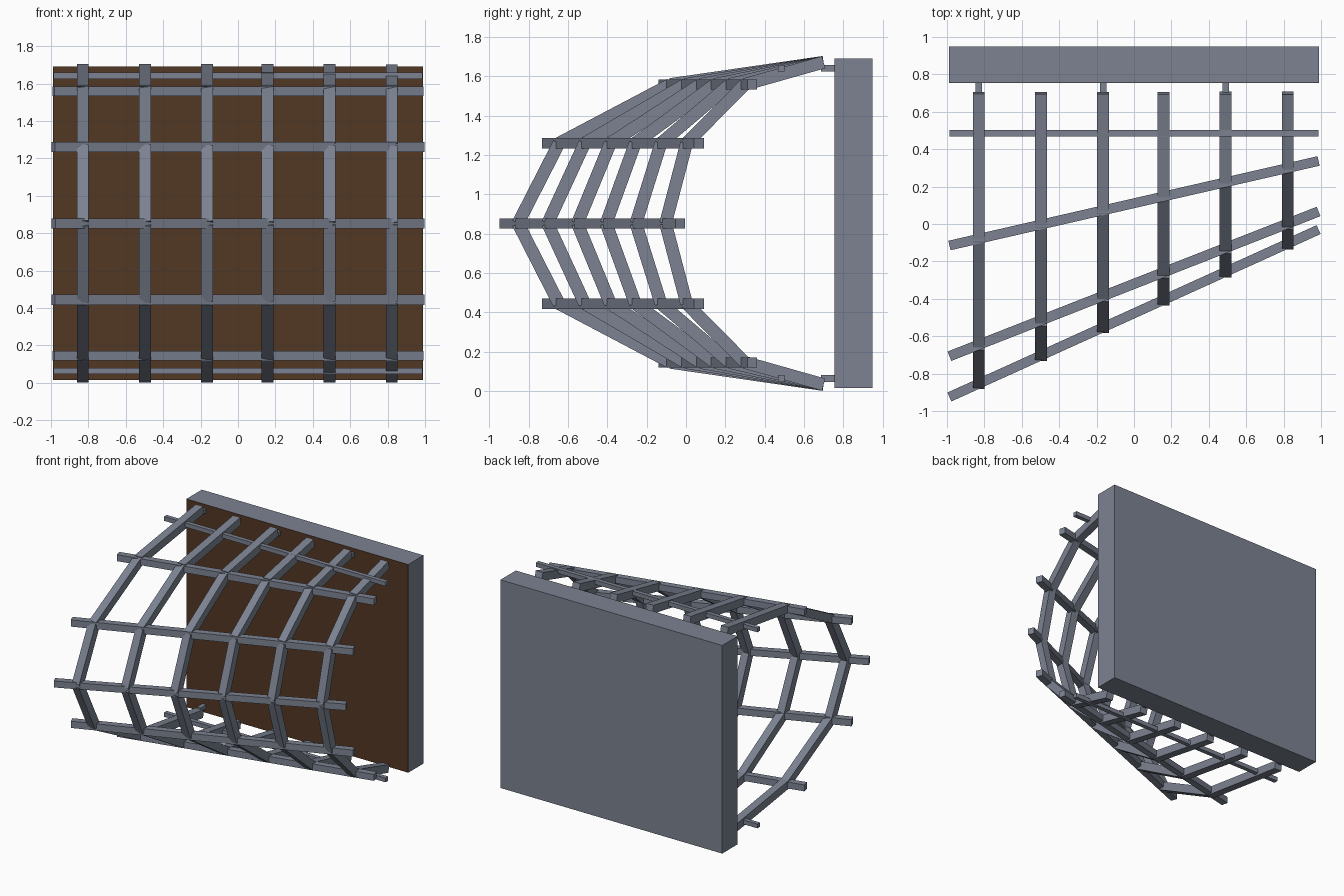
import bpy
from mathutils import Matrix, Vector

if "Cube" in bpy.data.objects:
    bpy.data.objects.remove(bpy.data.objects["Cube"])

MID_Z = 0.852
RAIL_SLOPE = lambda y0, y1, x: y0 + (y1 - y0) * (x + 0.985) / 1.97


def material(name, rgb):
    m = bpy.data.materials.new(name)
    m.diffuse_color = (*rgb, 1)
    m.use_nodes = True
    m.node_tree.nodes["Principled BSDF"].inputs["Base Color"].default_value = m.diffuse_color
    return m


steel = material("blue_grey_steel", (0.20, 0.225, 0.285))
brown = material("brown_panel", (0.085, 0.038, 0.016))


def box(name, center, size, rot=None, mat=steel):
    bpy.ops.mesh.primitive_cube_add(size=1)
    ob = bpy.context.object
    ob.name = ob.data.name = name
    r = rot.to_4x4() if rot else Matrix.Identity(4)
    ob.matrix_world = Matrix.Translation(center) @ r @ Matrix.Diagonal((*size, 1))
    ob.data.materials.append(mat)
    return ob


def bar(name, a, b, thick, side):
    """Square bar from a to b; side is an axis perpendicular to the bar."""
    a, b, side = Vector(a), Vector(b), Vector(side)
    d = (b - a).normalized()
    rot = Matrix((side, d.cross(side), d)).transposed()
    return box(name, (a + b) / 2, (thick, thick, (b - a).length), rot)


# back wall with coloured front panel
box("back_wall", (0, 0.8535, 0.852), (1.976, 0.193, 1.676))
box("wall_front_panel", (0, 0.756, 0.852), (1.976, 0.002, 1.676), mat=brown)

# rails: height offset, y at left end, y at right end, thickness
rails = [
    (0.0, -0.925, -0.030, 0.052),
    (0.408, -0.707, 0.067, 0.054),
    (0.707, -0.115, 0.337, 0.052),
    (0.789, 0.485, 0.485, 0.034),
]
for i, (dz, y0, y1, t) in enumerate(rails):
    for s in ((1,) if dz == 0 else (1, -1)):
        z = MID_Z + s * dz
        bar(f"cross_rail_{i}_{'upper' if s > 0 else 'lower'}",
            (-0.987, y0, z), (0.987, y1, z), t, (0, 0, 1))

# ribs: straight segments following the rails
rib_x = [-0.83, -0.498, -0.165, 0.157, 0.49, 0.822]
for r, x in enumerate(rib_x):
    half = [(RAIL_SLOPE(y0, y1, x), dz) for dz, y0, y1, _ in rails[:3]] + [(0.70, 0.82)]
    for s in (1, -1):
        pts = [(x, y, MID_Z + s * dz) for y, dz in half]
        for k in range(3):
            bar(f"rib_{r}_{'upper' if s > 0 else 'lower'}_{k}",
                pts[k], pts[k + 1], 0.064, (1, 0, 0))
        # wall brackets on every other rib
        if r % 2 == 0:
            box(f"wall_bracket_{r}_{'upper' if s > 0 else 'lower'}",
                (x, 0.722, MID_Z + s * 0.789), (0.034, 0.07, 0.034))
